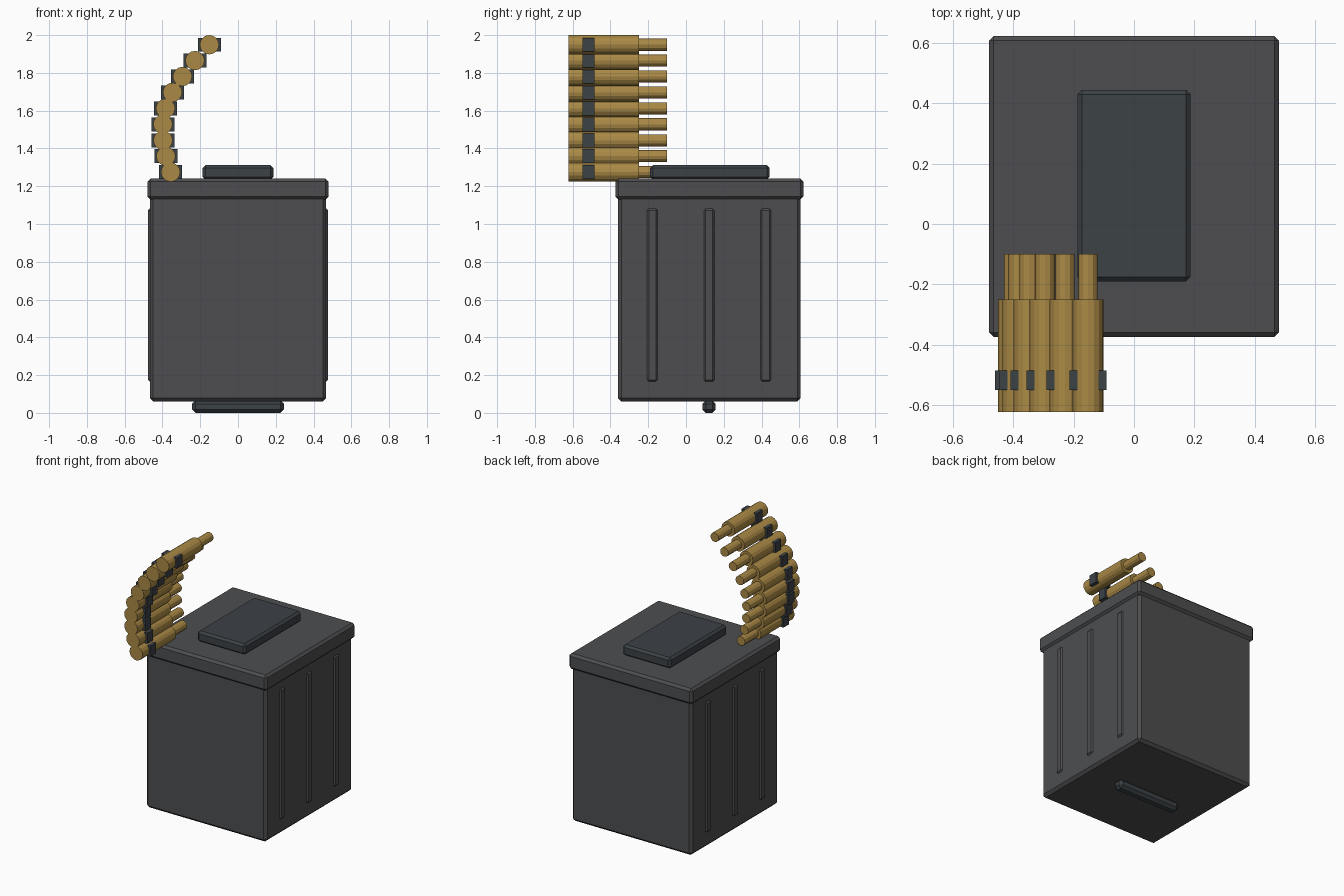
import bpy, math

if "Cube" in bpy.data.objects:
    bpy.data.objects.remove(bpy.data.objects["Cube"])


def material(name, rgb):
    m = bpy.data.materials.new(name)
    m.diffuse_color = (*rgb, 1)
    m.use_nodes = True
    m.node_tree.nodes["Principled BSDF"].inputs["Base Color"].default_value = m.diffuse_color
    return m


BODY = material("dark_metal", (0.075, 0.076, 0.08))
TRIM = material("blue_grey_metal", (0.045, 0.054, 0.062))
BRASS = material("brass", (0.40, 0.25, 0.06))


def box(name, lo, hi, mat, bevel=0.0):
    """Box between two corners, with chamfered edges."""
    bpy.ops.mesh.primitive_cube_add(size=1, location=[(a + b) / 2 for a, b in zip(lo, hi)])
    ob = bpy.context.object
    ob.name = name
    ob.scale = [b - a for a, b in zip(lo, hi)]
    bpy.ops.object.transform_apply(location=False, rotation=False, scale=True)
    if bevel:
        mod = ob.modifiers.new("chamfer", 'BEVEL')
        mod.width = bevel
        mod.segments = 1
    ob.data.materials.append(mat)
    return ob


def rod(name, x, z, y0, y1, radius, sides):
    """Brass cylinder lying along y."""
    bpy.ops.mesh.primitive_cylinder_add(vertices=sides, radius=radius, depth=y1 - y0,
                                        location=(x, (y0 + y1) / 2, z),
                                        rotation=(math.pi / 2, 0, 0))
    ob = bpy.context.object
    ob.name = name
    ob.data.materials.append(BRASS)


# Can: body, lid, raised plate on top, bar underneath
box("can_body", (-0.467, -0.36, 0.06), (0.467, 0.607, 1.15), BODY, 0.018)
box("lid", (-0.48, -0.374, 1.13), (0.48, 0.622, 1.24), BODY, 0.016)
box("top_plate", (-0.187, -0.19, 1.235), (0.187, 0.443, 1.312), TRIM, 0.015)
box("bottom_bar", (-0.243, 0.087, 0.0), (0.243, 0.157, 0.066), TRIM, 0.018)

# Pressed ribs on both sides
for side in (-1, 1):
    for i in range(3):
        y = 0.122 + (i - 1) * 0.3
        xs = sorted((side * 0.445, side * 0.476))
        box(f"side_rib_{side}_{i}", (xs[0], y - 0.029, 0.165), (xs[1], y + 0.029, 1.082),
            BODY, 0.01)

# Belt of cartridges curving up out of the can
belt = [(-0.357, 1.275), (-0.382, 1.359), (-0.397, 1.443), (-0.398, 1.528), (-0.384, 1.612),
        (-0.347, 1.697), (-0.294, 1.781), (-0.228, 1.865), (-0.152, 1.949)]
for i, (x, z) in enumerate(belt):
    rod(f"cartridge_case_{i}", x, z, -0.622, -0.25, 0.051, 16)
    rod(f"cartridge_tip_{i}", x, z, -0.255, -0.1, 0.032, 12)
    box(f"belt_link_{i}", (x - 0.061, -0.548, z - 0.037), (x + 0.061, -0.485, z + 0.037), TRIM)
